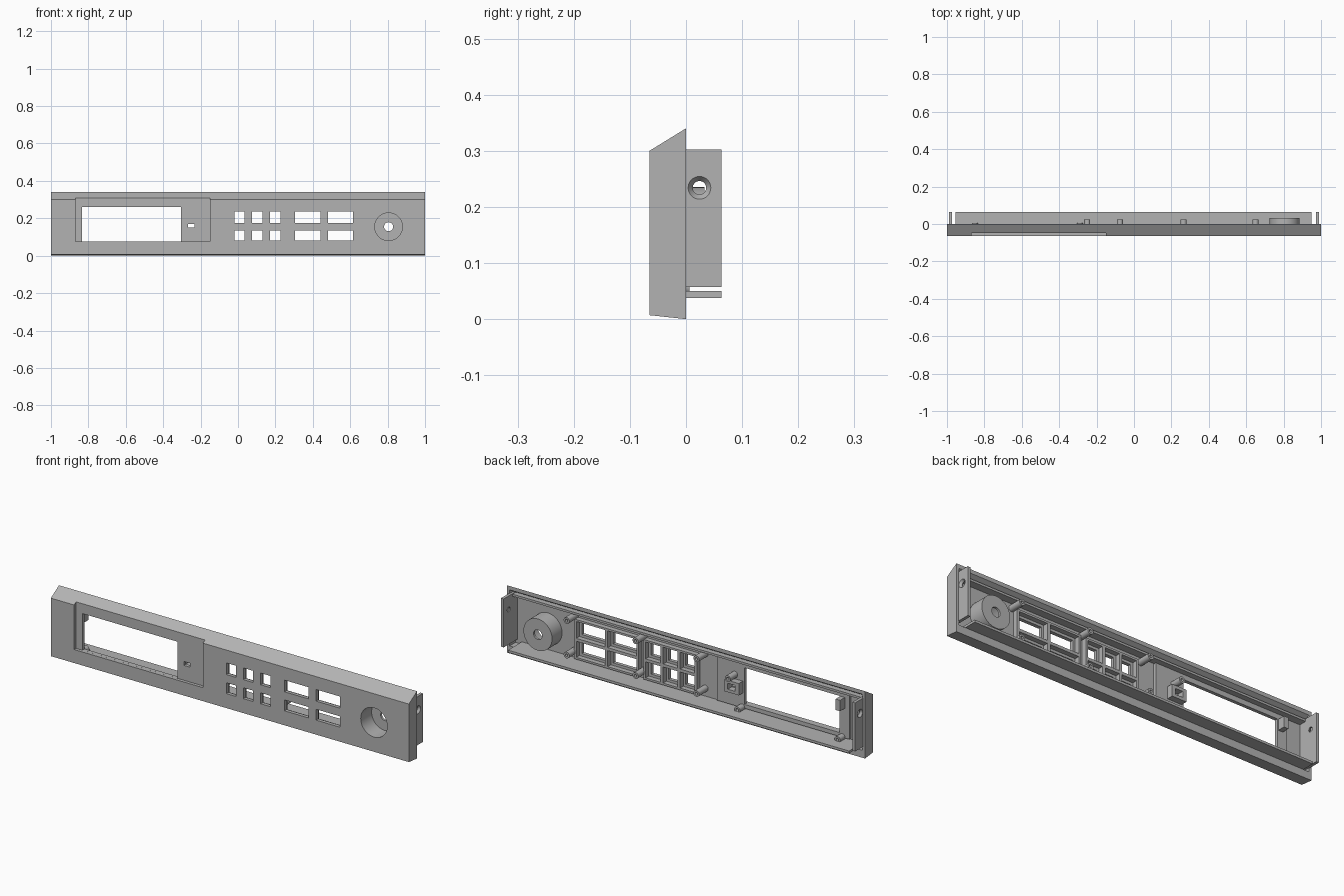
import bpy, bmesh, math
from mathutils import Matrix, Vector

if "Cube" in bpy.data.objects:
    bpy.data.objects.remove(bpy.data.objects["Cube"])

grey = bpy.data.materials.new("panel grey")
grey.use_nodes = True
grey.diffuse_color = (0.45, 0.45, 0.45, 1)
grey.node_tree.nodes["Principled BSDF"].inputs["Base Color"].default_value = (0.45, 0.45, 0.45, 1)


def finish(name, bm):
    bmesh.ops.recalc_face_normals(bm, faces=bm.faces)
    mesh = bpy.data.meshes.new(name)
    bm.to_mesh(mesh)
    bm.free()
    mesh.materials.append(grey)
    ob = bpy.data.objects.new(name, mesh)
    bpy.context.collection.objects.link(ob)
    return ob


def box(name, x, y, z):
    bm = bmesh.new()
    bmesh.ops.create_cube(bm, size=1)
    for v in bm.verts:
        v.co = [(a + b) / 2 + c * (b - a) for (a, b), c in zip((x, y, z), v.co)]
    return finish(name, bm)


def rod(name, start, end, r1, r2=None, sides=32):
    a, b = Vector(start), Vector(end)
    turn = (b - a).to_track_quat('Z', 'Y').to_matrix().to_4x4()
    bm = bmesh.new()
    bmesh.ops.create_cone(bm, cap_ends=True, segments=sides, radius1=r1,
                          radius2=r1 if r2 is None else r2, depth=(b - a).length,
                          matrix=Matrix.Translation((a + b) / 2) @ turn)
    return finish(name, bm)


def extrusion(name, profile, half):
    bm = bmesh.new()
    face = bm.faces.new([bm.verts.new((-half, y, z)) for y, z in profile])
    new = bmesh.ops.extrude_face_region(bm, geom=[face])["geom"]
    bmesh.ops.translate(bm, vec=(2 * half, 0, 0),
                        verts=[v for v in new if isinstance(v, bmesh.types.BMVert)])
    return finish(name, bm)


def combine(ob, other, operation='DIFFERENCE'):
    mod = ob.modifiers.new("join", 'BOOLEAN')
    mod.operation = operation
    mod.solver = 'EXACT'
    mod.object = other
    bpy.context.view_layer.objects.active = ob
    bpy.ops.object.modifier_apply(modifier=mod.name)
    bpy.data.objects.remove(other)


FRONT, INNER, RECESS = -0.065, -0.047, -0.049

# Hollow shell with a sloping top
panel = extrusion("front_panel", [(FRONT, 0.007), (0, 0), (0, 0.34), (FRONT, 0.30)], 1)
combine(panel, extrusion("cavity", [(INNER, 0.038), (0.02, 0.038), (0.02, 0.333), (INNER, 0.291)], 0.985))

# Display recess, thickened behind, with its window and slot
combine(panel, box("display_backing", (-0.89, -0.15), (-0.055, -0.032), (0.055, 0.285)), 'UNION')
combine(panel, box("recess", (-0.87, -0.15), (-0.1, RECESS), (0.075, 0.4)))
combine(panel, box("window", (-0.835, -0.305), (-0.1, 0.1), (0.0752, 0.26)))
combine(panel, box("slot", (-0.267, -0.233), (-0.1, 0.0), (0.15, 0.17)))

# Knob cup
KX, KZ = 0.805, 0.155
combine(panel, rod("cup_body", (KX, -0.055, KZ), (KX, 0.033, KZ), 0.08, sides=48), 'UNION')
combine(panel, rod("cup_hollow", (KX, -0.1, KZ), (KX, 0.022, KZ), 0.074, sides=48))
combine(panel, rod("shaft_hole", (KX, -0.1, KZ), (KX, 0.1, KZ), 0.024))

# Button openings
rows = [(0.08, 0.135), (0.176, 0.235)]
small = [(-0.02, 0.035), (0.075, 0.13), (0.172, 0.228)]
wide = [(0.305, 0.44), (0.482, 0.615)]
for x in small + wide:
    for z in rows:
        combine(panel, box("opening", x, (-0.1, 0.1), z))

# Raised rib grids behind the buttons
for name, columns in (("small_button_ribs", small), ("wide_button_ribs", wide)):
    ribs = box(name, (columns[0][0] - 0.025, columns[-1][1] + 0.025), (INNER, -0.022), (0.057, 0.258))
    for x in columns:
        for z in rows:
            combine(ribs, box("pocket", (x[0] - 0.013, x[1] + 0.013), (-0.1, 0.1),
                              (z[0] - 0.013, z[1] + 0.013)))

# Screw posts with pilot holes
posts = [(x, z, 0.025) for x in (-0.075, 0.265, 0.65) for z in (0.09, 0.265)]
posts += [(-0.25, 0.212, 0.025), (-0.29, 0.09, 0.006), (-0.85, 0.09, 0.006)]
for x, z, tip in posts:
    if tip < 0.01:
        z -= 0.032
    post = rod("screw_post", (x, INNER, z), (x, tip, z), 0.016, sides=24)
    combine(post, rod("pilot_hole", (x, tip - 0.03, z), (x, 0.1, z), 0.007, sides=16))

# Socket behind the slot and the clip beside the window
socket = box("slot_socket", (-0.295, -0.215), (-0.032, 0.0), (0.13, 0.19))
combine(socket, box("socket_hollow", (-0.275, -0.233), (-0.1, 0.1), (0.145, 0.175)))
box("window_clip", (-0.865, -0.84), (-0.032, 0.006), (0.205, 0.26))

# Long rails inside the top and along the bottom
box("top_rail", (-0.975, 0.975), (INNER, -0.008), (0.288, 0.299))
box("bottom_flange", (-0.955, 0.95), (INNER, 0.063), (0.038, 0.05))

# Side flanges with countersunk holes
for side, name in ((1, "left_flange"), (-1, "right_flange")):
    flange = box(name, sorted((side * 0.974, side * 0.989)), (INNER, 0.063), (0.057, 0.302))
    combine(flange, rod("screw_hole", (side * 0.9, 0.024, 0.234), (side * 1.1, 0.024, 0.234), 0.012))
    combine(flange, rod("countersink", (side * 0.978, 0.024, 0.234), (side * 0.99, 0.024, 0.234), 0.012, 0.021))

# Smooth the round parts, keep the edges crisp
bpy.ops.object.select_all(action='DESELECT')
for ob in bpy.context.scene.objects:
    if ob.type == 'MESH':
        ob.select_set(True)
        bpy.context.view_layer.objects.active = ob
bpy.ops.object.shade_smooth_by_angle(angle=math.radians(30))
